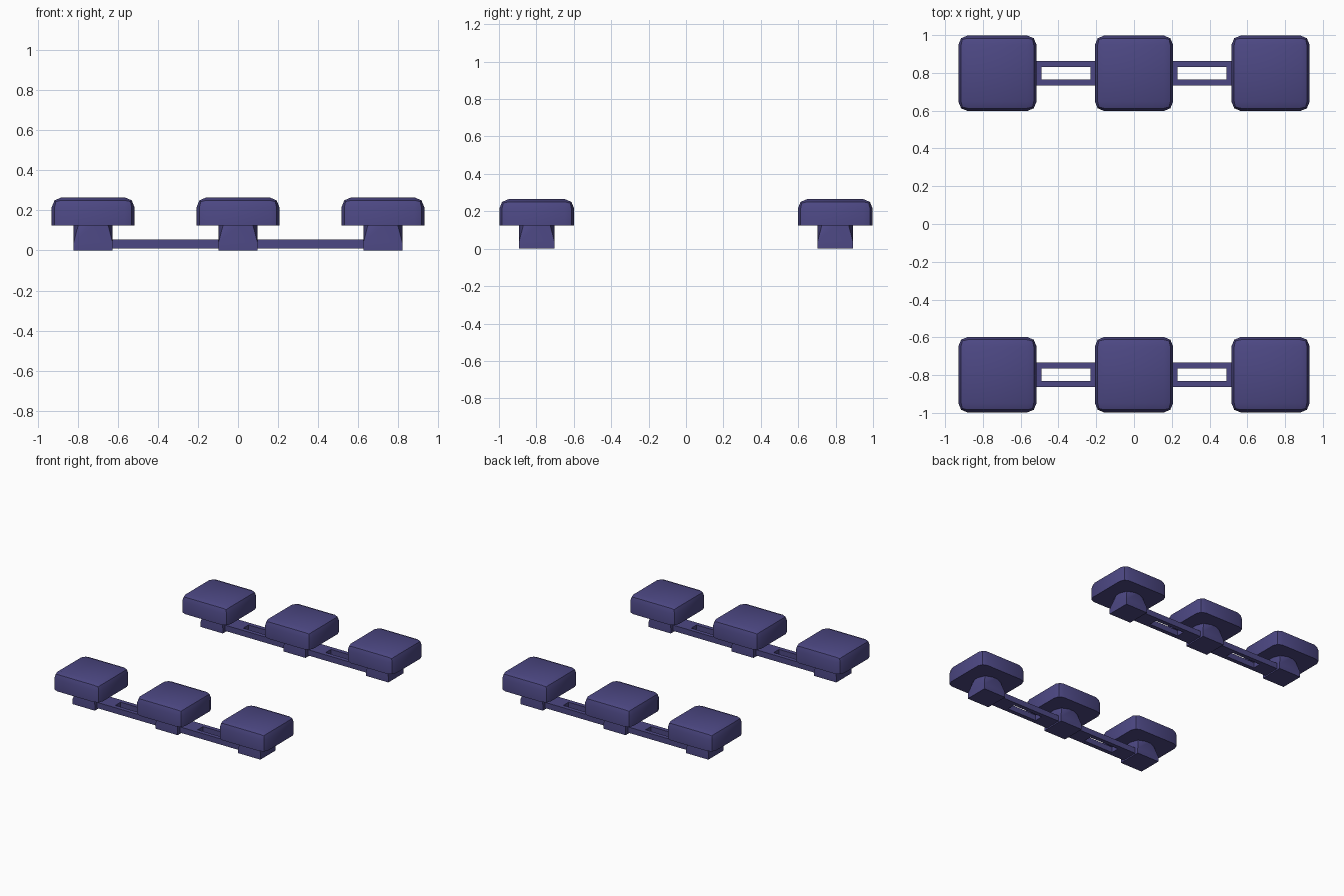
import bpy, bmesh, math
from mathutils import Matrix, Vector

default = bpy.data.objects.get("Cube")
if default:
    bpy.data.objects.remove(default, do_unlink=True)

indigo = bpy.data.materials.new("muted_indigo")
indigo.use_nodes = True
colour = (0.073, 0.064, 0.228, 1)
indigo.diffuse_color = colour
indigo.node_tree.nodes["Principled BSDF"].inputs["Base Color"].default_value = colour


def finish(name, bm, location, smooth=False):
    """Turn a bmesh into a placed, coloured object."""
    bmesh.ops.recalc_face_normals(bm, faces=bm.faces[:])
    mesh = bpy.data.meshes.new(name)
    bm.to_mesh(mesh)
    bm.free()
    mesh.materials.append(indigo)
    obj = bpy.data.objects.new(name, mesh)
    bpy.context.collection.objects.link(obj)
    obj.location = location
    if smooth:
        bpy.ops.object.select_all(action="DESELECT")
        obj.select_set(True)
        bpy.context.view_layer.objects.active = obj
        bpy.ops.object.shade_smooth_by_angle(angle=math.radians(35))


def add_box(bm, size, centre=(0, 0, 0)):
    matrix = Matrix.Translation(centre) @ Matrix.Diagonal((*size, 1))
    bmesh.ops.create_cube(bm, size=1, matrix=matrix)


def cushion(name, x, y):
    """Block with rounded top and corners and a flat, sharp underside."""
    bm = bmesh.new()
    add_box(bm, (0.414, 0.4, 0.14))
    edges = [e for e in bm.edges if max(v.co.z for v in e.verts) > 0]
    bmesh.ops.bevel(bm, geom=edges, offset=0.05, segments=2,
                    profile=0.5, affect="EDGES", clamp_overlap=True)
    finish(name, bm, (x, y, 0.195), True)


def stem(name, x, y):
    """Square foot whose corners round off towards the top."""
    half, radius = Vector((0.097, 0.094)), 0.08
    bm = bmesh.new()
    foot, shoulder, top = [], [], []
    for i, (sx, sy) in enumerate([(1, 1), (-1, 1), (-1, -1), (1, -1)]):
        cx, cy = sx * half.x, sy * half.y
        foot.append(bm.verts.new((cx, cy, 0)))
        shoulder.append(bm.verts.new((cx, cy, 0.04)))
        for step in range(3):
            a = math.pi / 2 * i + math.pi / 4 * step
            top.append(bm.verts.new((cx - sx * radius + radius * math.cos(a),
                                     cy - sy * radius + radius * math.sin(a), 0.13)))
    for i in range(4):
        j = (i + 1) % 4
        bm.faces.new((foot[i], foot[j], shoulder[j], shoulder[i]))
        bm.faces.new((shoulder[i], shoulder[j], top[3 * j], top[3 * i + 2]))
        for k in range(2):
            bm.faces.new((shoulder[i], top[3 * i + k + 1], top[3 * i + k]))
    bm.faces.new(foot)
    bm.faces.new(top)
    finish(name, bm, (x, y, 0), True)


def link_frame(name, x, y):
    """Slotted bar: two rails joined by end blocks."""
    bm = bmesh.new()
    for s in (-1, 1):
        add_box(bm, (0.54, 0.033, 0.045), (0, s * 0.0495, 0))
        add_box(bm, (0.14, 0.066, 0.045), (s * 0.2, 0, 0))
    finish(name, bm, (x, y, 0.0325))


# Two matching rows of three cushions
for row, y in (("front", -0.798), ("back", 0.798)):
    for side, x in (("right", -0.723), ("middle", 0), ("left", 0.723)):
        cushion(f"{row}_{side}_cushion", x, y)
        stem(f"{row}_{side}_stem", x, y)
    for side, x in (("right", -0.36), ("left", 0.36)):
        link_frame(f"{row}_{side}_link", x, y)
